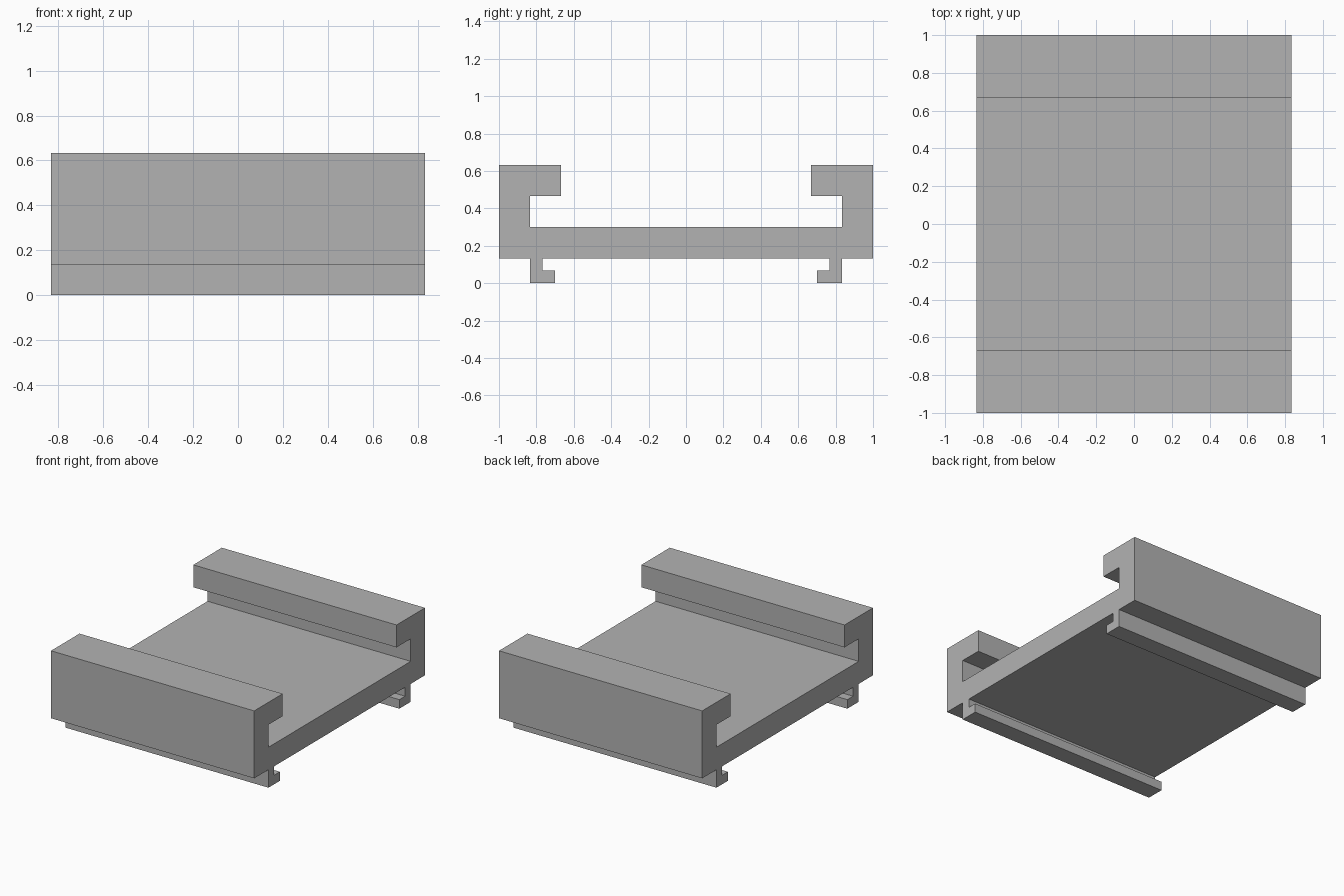
import bpy
import bmesh

cube = bpy.data.objects.get("Cube")
if cube:
    bpy.data.objects.remove(cube, do_unlink=True)

# Plain grey for the whole part
grey = bpy.data.materials.new("plain_grey")
grey.use_nodes = True
grey.diffuse_color = (0.45, 0.45, 0.45, 1)
grey.node_tree.nodes["Principled BSDF"].inputs["Base Color"].default_value = grey.diffuse_color

HALF_WIDTH = 0.833

# Half of the channel section (y, z), from the tray top round to the underside
half = [
    (0.833, 0.3), (0.833, 0.467),                                # inner wall
    (0.667, 0.467), (0.667, 0.633),                              # overhanging lip
    (1, 0.633), (1, 0.133),                                      # outer wall
    (0.833, 0.133), (0.833, 0), (0.7, 0), (0.7, 0.067),          # hooked foot
    (0.767, 0.067), (0.767, 0.133),
]
section = half + [(-y, z) for y, z in reversed(half)]

# Extrude the mirrored section across the width
bm = bmesh.new()
end = bm.faces.new([bm.verts.new((-HALF_WIDTH, y, z)) for y, z in section])
extruded = bmesh.ops.extrude_face_region(bm, geom=[end], use_keep_orig=True)
moved = [g for g in extruded["geom"] if isinstance(g, bmesh.types.BMVert)]
bmesh.ops.translate(bm, verts=moved, vec=(2 * HALF_WIDTH, 0, 0))
bmesh.ops.recalc_face_normals(bm, faces=bm.faces)

mesh = bpy.data.meshes.new("channel_bracket")
bm.to_mesh(mesh)
bm.free()
mesh.materials.append(grey)
bracket = bpy.data.objects.new("channel_bracket", mesh)
bpy.context.collection.objects.link(bracket)
